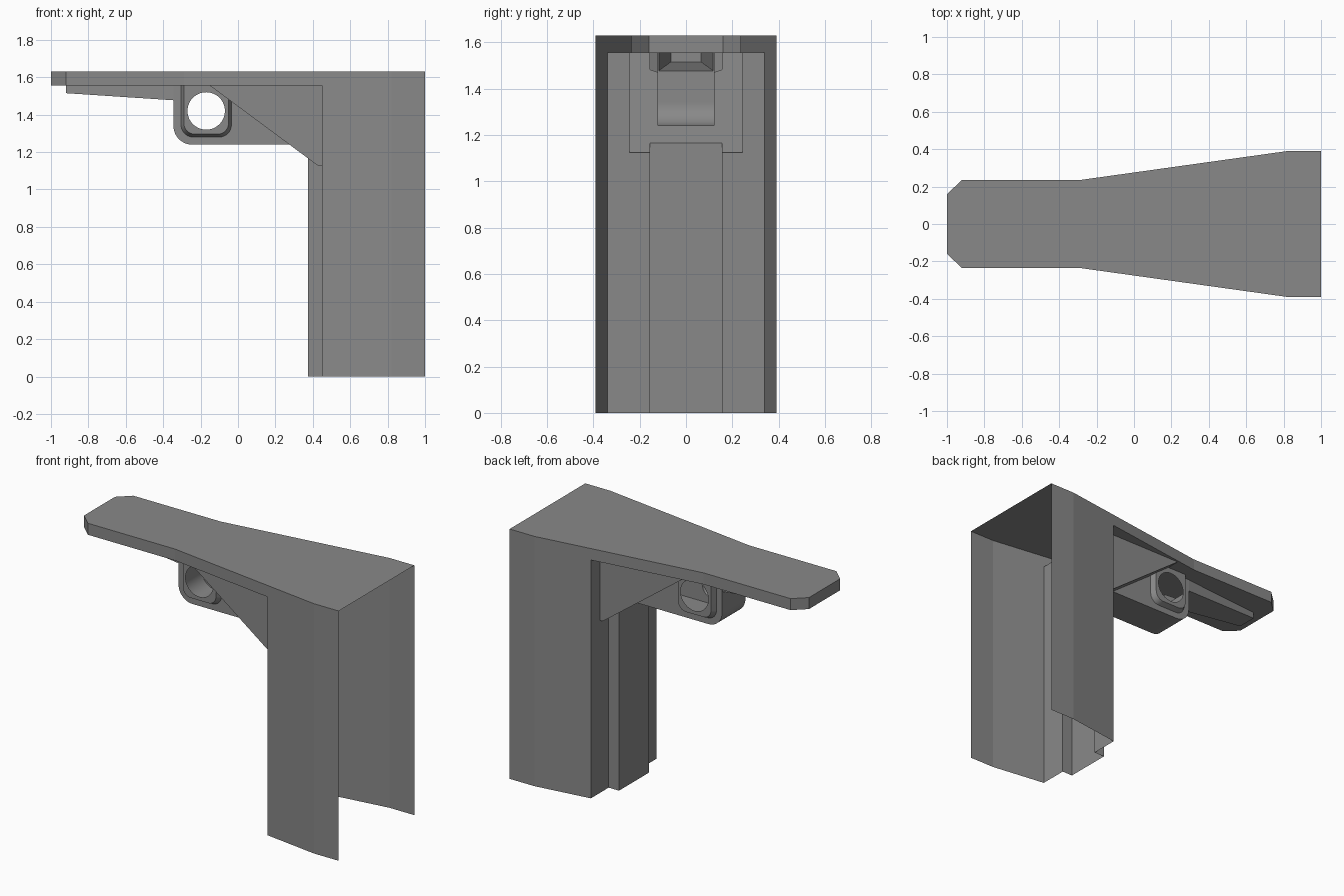
import bpy, bmesh, math
from mathutils import Vector

if "Cube" in bpy.data.objects:
    bpy.data.objects.remove(bpy.data.objects["Cube"], do_unlink=True)

TOP, UNDER, WALL = 1.63, 1.555, 0.45      # lid top, arm underside, leg wall
INSIDE = 1.59                             # height safely buried in the arm
HOLE_X, HOLE_Z, HOLE_R = -0.17, 1.42, 0.1

grey = bpy.data.materials.new("mid_grey")
grey.use_nodes = True
colour = (0.25, 0.25, 0.25, 1)
grey.diffuse_color = colour
grey.node_tree.nodes["Principled BSDF"].inputs["Base Color"].default_value = colour


def loft(name, rings):
    """Closed solid through rings of equal point count."""
    bm = bmesh.new()
    loops = [[bm.verts.new(p) for p in ring] for ring in rings]
    n = len(loops[0])
    for a, b in zip(loops, loops[1:]):
        for i in range(n):
            j = (i + 1) % n
            bm.faces.new((a[i], a[j], b[j], b[i]))
    bm.faces.new(loops[0])
    bm.faces.new(loops[-1])
    bmesh.ops.recalc_face_normals(bm, faces=bm.faces)
    mesh = bpy.data.meshes.new(name)
    bm.to_mesh(mesh)
    bm.free()
    mesh.materials.append(grey)
    obj = bpy.data.objects.new(name, mesh)
    bpy.context.collection.objects.link(obj)
    return obj


def side_prism(name, profile, half):
    """Extrude an (x, z) profile across y."""
    return loft(name, [[(x, y, z) for x, z in profile] for y in (-half, half)])


def box(x0, x1, z0, z1):
    return [(x0, z0), (x1, z0), (x1, z1), (x0, z1)]


def arc(cx, cz, r, start, sweep, steps=16):
    angles = [math.radians(start + sweep * i / steps) for i in range(steps + 1)]
    return [(cx + r * math.cos(a), cz + r * math.sin(a)) for a in angles]


def combine(target, tool, operation):
    mod = target.modifiers.new(operation, "BOOLEAN")
    mod.operation, mod.solver, mod.object = operation, "EXACT", tool
    bpy.context.view_layer.objects.active = target
    bpy.ops.object.modifier_apply(modifier=mod.name)
    bpy.data.objects.remove(tool, do_unlink=True)


# Leg and arm: one plan outline, with the space below the arm cut away
half_plan = [(-1, 0.16), (-0.92, 0.235), (-0.29, 0.235), (0.82, 0.39), (1.05, 0.39)]
plan = half_plan + [(x, -y) for x, y in reversed(half_plan)]
shell = loft("bracket_shell", [[(x, y, z) for x, y in plan] for z in (-0.05, TOP)])
combine(shell, side_prism("under_arm_cutter", box(-2, WALL, -1, UNDER), 1), "DIFFERENCE")

# Sloping gusset under the arm
gusset = [(0.43, 1.125), (0.5, 1.125), (0.5, INSIDE), (-0.197, INSIDE)]
combine(shell, side_prism("gusset", gusset, 0.245), "UNION")

# Upright rib on the leg wall
combine(shell, side_prism("rib", box(0.375, 0.6, -0.1, 1.3), 0.155), "UNION")

# Hanging block with a rounded lower corner
block = arc(-0.245, 1.34, 0.1, 180, 90) + [(0.3, 1.24), (0.3, INSIDE), (-0.345, INSIDE)]
combine(shell, side_prism("hanging_block", block, 0.12), "UNION")

# Tapered keel running to the arm tip
keel = [[(x, -w, z), (x, w, z), (x, w, INSIDE), (x, -w, INSIDE)]
        for x, w, z in ((-0.33, 0.119, 1.476), (-0.92, 0.065, 1.515))]
combine(shell, loft("keel", keel), "UNION")


# Bevelled bosses on both sides of the block
def boss_ring(y, inset):
    r = 0.065 - inset / 2
    x0, x1, z0 = -0.305 + inset, -0.035 - inset, 1.28 + inset
    pts = arc(x0 + r, z0 + r, r, 180, 90) + arc(x1 - r, z0 + r, r, 270, 90)
    return [(x, y, z) for x, z in pts + [(x1, INSIDE), (x0, INSIDE)]]


rings = [boss_ring(y, i) for y, i in
         ((-0.155, 0.016), (-0.11, -0.004), (0.11, -0.004), (0.155, 0.016))]
combine(shell, loft("bosses", rings), "UNION")

# Round hole through both bosses
circle = arc(HOLE_X, HOLE_Z, HOLE_R, 0, 360, 64)[:-1]
combine(shell, side_prism("hole_cutter", circle, 0.4), "DIFFERENCE")

# Open the shell: drop the hole lining, the leg bottom and the outer end
bm = bmesh.new()
bm.from_mesh(shell.data)
lining = [f for f in bm.faces if all(
    abs(math.hypot(v.co.x - HOLE_X, v.co.z - HOLE_Z) - HOLE_R) < 0.0005 for v in f.verts)]
bmesh.ops.delete(bm, geom=lining, context="FACES")
for point, normal in (((0, 0, 0), (0, 0, -1)), ((1, 0, 0), (1, 0, 0))):
    bmesh.ops.bisect_plane(bm, geom=bm.verts[:] + bm.edges[:] + bm.faces[:],
                           plane_co=Vector(point), plane_no=Vector(normal),
                           clear_outer=True)
bm.to_mesh(shell.data)
bm.free()

bpy.ops.object.select_all(action="DESELECT")
shell.select_set(True)
bpy.context.view_layer.objects.active = shell
bpy.ops.object.shade_smooth_by_angle(angle=math.radians(7))
